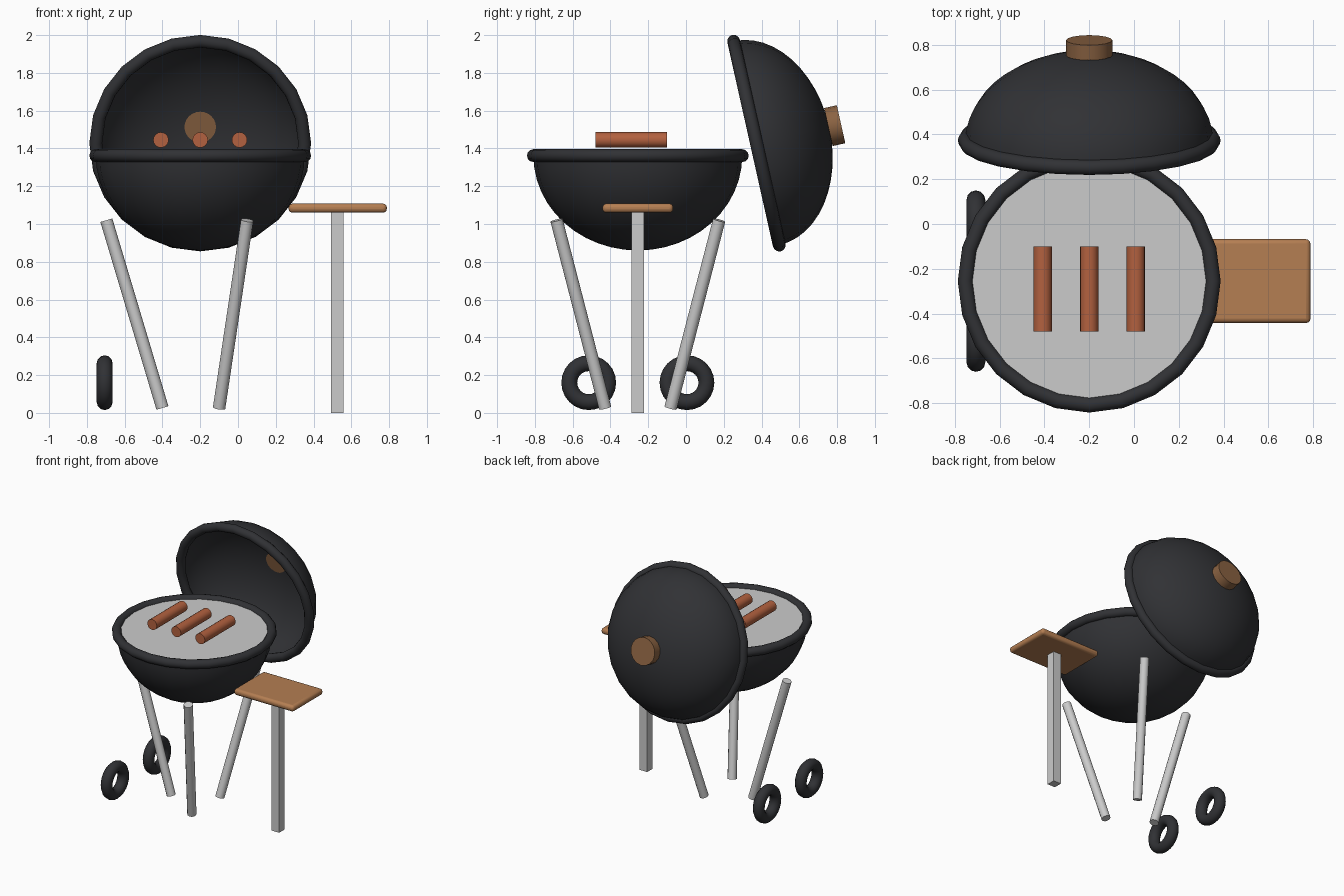
import bpy, bmesh, math
from mathutils import Vector, Matrix

if "Cube" in bpy.data.objects:
    bpy.data.objects.remove(bpy.data.objects["Cube"])

CX, CY, RIM_Z = -0.2, -0.255, 1.362
R, TUBE = 0.553, 0.034


def mat(name, rgb):
    m = bpy.data.materials.new(name)
    m.diffuse_color = (*rgb, 1)
    m.use_nodes = True
    m.node_tree.nodes["Principled BSDF"].inputs["Base Color"].default_value = m.diffuse_color
    return m


BLACK = mat("black_enamel", (0.03, 0.031, 0.035))
WOOD = mat("wood", (0.46, 0.21, 0.085))
DARK_WOOD = mat("dark_wood", (0.26, 0.125, 0.055))
MEAT = mat("sausage", (0.45, 0.12, 0.05))


def finish(ob, name, material=None):
    ob.name = name
    if material:
        ob.data.materials.append(material)
    bpy.ops.object.select_all(action='DESELECT')
    ob.select_set(True)
    bpy.context.view_layer.objects.active = ob
    bpy.ops.object.shade_smooth_by_angle(angle=math.radians(40))
    return ob


def rod(name, a, b, radius, sides, material=None):
    a, b = Vector(a), Vector(b)
    bpy.ops.mesh.primitive_cylinder_add(vertices=sides, radius=radius, depth=(b - a).length,
                                        location=(a + b) / 2,
                                        rotation=(b - a).to_track_quat('Z', 'Y').to_euler())
    return finish(bpy.context.object, name, material)


def ring(name, loc, rot, major, minor, segs):
    bpy.ops.mesh.primitive_torus_add(location=loc, rotation=rot, major_radius=major,
                                     minor_radius=minor, major_segments=segs, minor_segments=12)
    return finish(bpy.context.object, name, BLACK)


def box(name, lo, hi, material=None, bevel=0):
    lo, hi = Vector(lo), Vector(hi)
    bpy.ops.mesh.primitive_cube_add(size=1, location=(lo + hi) / 2)
    ob = bpy.context.object
    ob.data.transform(Matrix.Diagonal((*(hi - lo), 1)))
    if bevel:
        mod = ob.modifiers.new("bevel", 'BEVEL')
        mod.width, mod.segments = bevel, 3
    return finish(ob, name, material)


def half_dome(name, loc, rot, depth):
    """Open half ellipsoid bulging along local +z."""
    bm = bmesh.new()
    bmesh.ops.create_uvsphere(bm, u_segments=24, v_segments=24, radius=1)
    bmesh.ops.delete(bm, geom=[v for v in bm.verts if v.co.z < -1e-4], context='VERTS')
    bmesh.ops.scale(bm, vec=(R, R, depth), verts=bm.verts)
    me = bpy.data.meshes.new(name)
    bm.to_mesh(me)
    bm.free()
    ob = bpy.data.objects.new(name, me)
    bpy.context.collection.objects.link(ob)
    ob.location, ob.rotation_euler = loc, rot
    return finish(ob, name, BLACK)


# Bowl, rim and grate
centre = Vector((CX, CY, RIM_Z))
half_dome("bowl", centre, (math.pi, 0, 0), 0.502)
ring("bowl_rim", centre, (0, 0, 0), R, TUBE, 24)
rod("grate", centre + Vector((0, 0, -0.01)), centre + Vector((0, 0, 0.01)), 0.54, 24)

# Open lid leaning back, with knob
tilt = math.radians(12.6)
lid = Vector((CX, 0.373, 1.428))
axis = Vector((0, math.cos(tilt), math.sin(tilt)))
rot = (-(math.pi / 2 - tilt), 0, 0)
half_dome("lid", lid, rot, 0.395)
ring("lid_rim", lid, rot, R, TUBE, 24)
rod("lid_knob", lid + axis * 0.39, lid + axis * 0.459, 0.103, 16, DARK_WOOD)

# Sausages
for i in (-1, 0, 1):
    x = CX + i * 0.208
    rod("sausage", (x, -0.48, 1.445), (x, -0.10, 1.445), 0.041, 16, MEAT)

# Tripod legs, converging downwards
for deg in (60, 180, 300):
    d = Vector((math.cos(math.radians(deg)), math.sin(math.radians(deg)), 0))
    base = Vector((CX, CY, 0))
    rod("leg", base + d * 0.2 + Vector((0, 0, 0.026)), base + d * 0.497 + Vector((0, 0, 1.02)), 0.033, 12)

# Wheels
for y in (-0.515, 0.005):
    ring("wheel", (-0.706, y, 0.16), (0, math.pi / 2, 0), 0.103, 0.042, 24)

# Side shelf and its post
box("side_shelf", (0.268, -0.442, 1.06), (0.788, -0.068, 1.108), WOOD, 0.02)
box("shelf_post", (0.492, -0.288, 0), (0.558, -0.222, 1.065))
